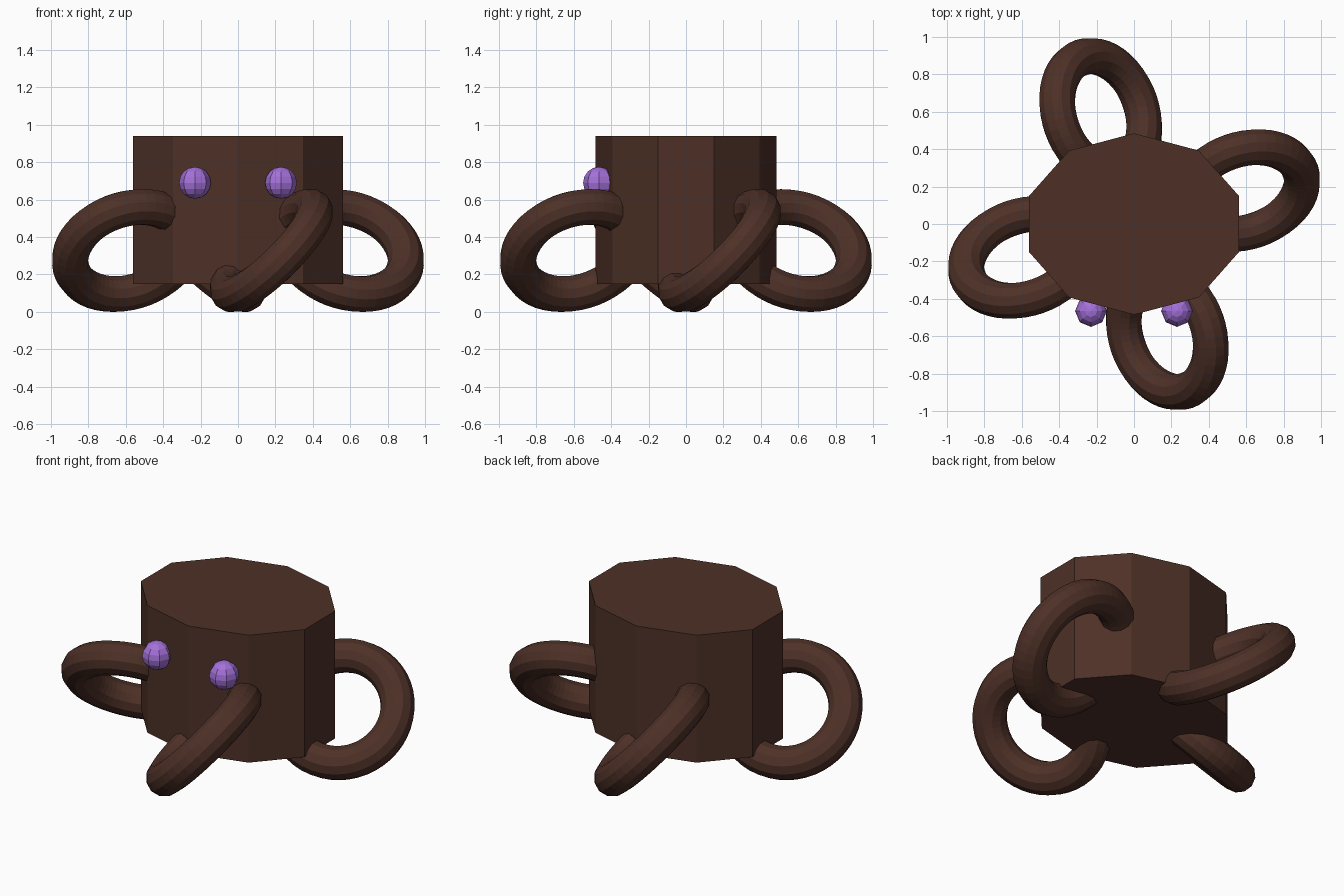
import bpy, math
from mathutils import Matrix, Vector

if "Cube" in bpy.data.objects:
    bpy.data.objects.remove(bpy.data.objects["Cube"])


def material(name, rgb):
    m = bpy.data.materials.new(name)
    m.diffuse_color = (*rgb, 1)
    m.use_nodes = True
    m.node_tree.nodes["Principled BSDF"].inputs["Base Color"].default_value = m.diffuse_color
    return m


brown = material("dark_brown", (0.075, 0.03, 0.02))
purple = material("purple", (0.37, 0.165, 0.70))


def finish(name, mat):
    ob = bpy.context.object
    ob.name = name
    ob.data.materials.append(mat)
    return ob


# Ten-sided body, a vertex pointing to the front and the back
bpy.ops.mesh.primitive_cylinder_add(vertices=10, radius=1, depth=0.79,
                                    location=(0, 0, 0.545))
body = finish("body", brown)
body.scale = (0.59, 0.485, 1)

# Four tilted ring legs, each a quarter turn from the last
centre = Vector((0.178, -0.5875, 0.3275))
normal = Vector((0.687, 0.24, -0.687))
for i, side in enumerate(("front", "right", "back", "left")):
    bpy.ops.mesh.primitive_torus_add(major_segments=48, minor_segments=12,
                                     major_radius=0.32, minor_radius=0.098)
    leg = finish(side + "_leg", brown)
    tilt = normal.to_track_quat('Z', 'Y').to_matrix().to_4x4()
    turn = Matrix.Rotation(math.radians(90 * i), 4, 'Z')
    leg.matrix_world = turn @ Matrix.Translation(centre) @ tilt

# Faceted eyes on the front
for name, x in (("left_eye", -0.23), ("right_eye", 0.23)):
    bpy.ops.mesh.primitive_uv_sphere_add(segments=8, ring_count=8, radius=0.085,
                                         location=(x, -0.465, 0.69))
    finish(name, purple)
